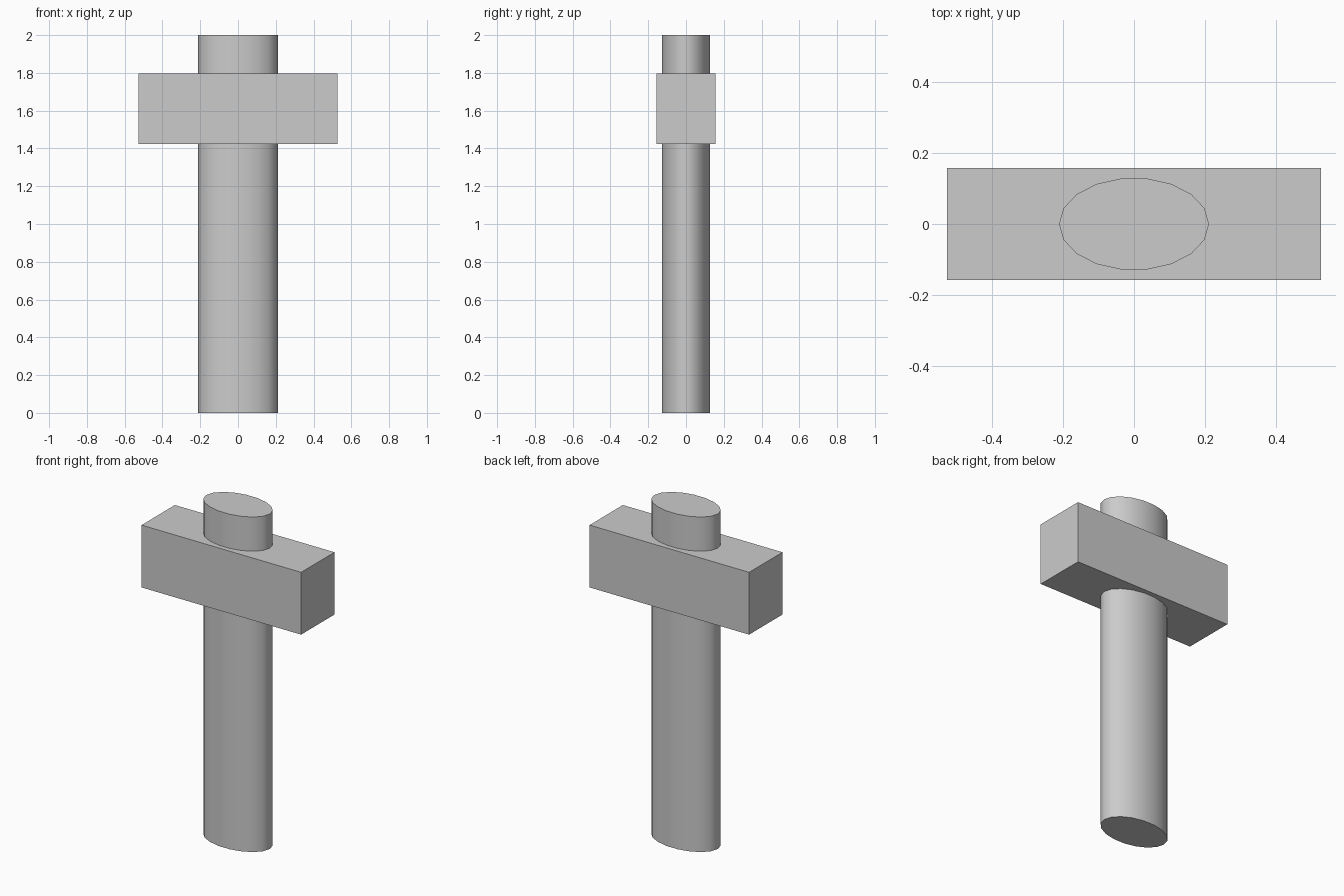
import bpy
import math

if "Cube" in bpy.data.objects:
    bpy.data.objects.remove(bpy.data.objects["Cube"])

# Oval shaft running the full height
bpy.ops.mesh.primitive_cylinder_add(vertices=18, radius=1, depth=2, location=(0, 0, 1),
                                    rotation=(0, 0, math.radians(90)))
shaft = bpy.context.object
shaft.name = "shaft"
bpy.ops.object.transform_apply(location=False, rotation=True, scale=False)
shaft.scale = (0.211, 0.13, 1)
bpy.ops.object.transform_apply(location=False, rotation=False, scale=True)
bpy.ops.object.shade_smooth_by_angle(angle=math.radians(40))

# Rectangular head block around the upper shaft
z_low, z_high = 1.424, 1.796
bpy.ops.mesh.primitive_cube_add(size=1, location=(0, 0, (z_low + z_high) / 2))
head = bpy.context.object
head.name = "head_block"
head.scale = (1.054, 0.314, z_high - z_low)
bpy.ops.object.transform_apply(location=False, rotation=False, scale=True)
